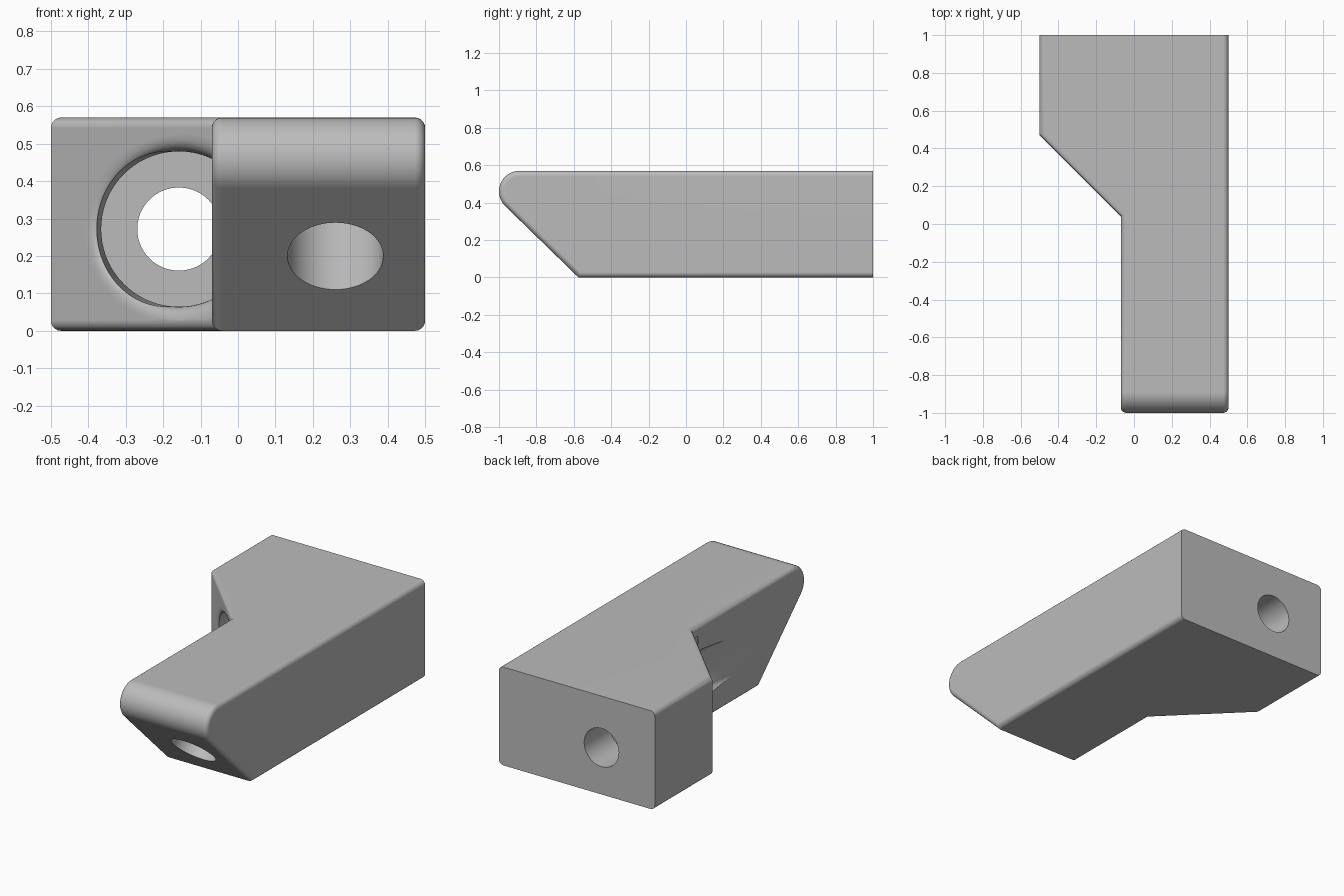
import bpy, bmesh
from math import sin, cos, pi, radians, atan
from mathutils import Vector, Matrix

cube = bpy.data.objects.get("Cube")
if cube:
    bpy.data.objects.remove(cube, do_unlink=True)

HEIGHT = 0.57
GREY = (0.5, 0.5, 0.5, 1)
metal = bpy.data.materials.new("plain grey")
metal.use_nodes = True
metal.diffuse_color = GREY
metal.node_tree.nodes["Principled BSDF"].inputs["Base Color"].default_value = GREY


def loft(name, rings):
    """Closed solid through a list of matching rings."""
    bm = bmesh.new()
    loops = [[bm.verts.new(p) for p in ring] for ring in rings]
    n = len(loops[0])
    for a, b in zip(loops, loops[1:]):
        for i in range(n):
            bm.faces.new((a[i], a[(i + 1) % n], b[(i + 1) % n], b[i]))
    bm.faces.new(loops[0])
    bm.faces.new(loops[-1])
    bmesh.ops.recalc_face_normals(bm, faces=bm.faces)
    mesh = bpy.data.meshes.new(name)
    bm.to_mesh(mesh)
    bm.free()
    mesh.materials.append(metal)
    obj = bpy.data.objects.new(name, mesh)
    bpy.context.collection.objects.link(obj)
    return obj


def cylinder(name, start, direction, length, radius, sides=72):
    turn = Vector(direction).to_track_quat('Z', 'Y').to_matrix().to_4x4()
    place = Matrix.Translation(start) @ turn
    return loft(name, [[place @ Vector((radius * cos(2 * pi * i / sides),
                                        radius * sin(2 * pi * i / sides), d))
                        for i in range(sides)] for d in (0, length)])


def combine(target, tool, operation='DIFFERENCE'):
    mod = target.modifiers.new("combine", 'BOOLEAN')
    mod.operation, mod.object, mod.solver = operation, tool, 'EXACT'
    graph = bpy.context.evaluated_depsgraph_get()
    target_mesh = bpy.data.meshes.new_from_object(target.evaluated_get(graph))
    target.modifiers.clear()
    target.data = target_mesh
    bpy.data.objects.remove(tool, do_unlink=True)


# Body: side profile with rounded nose, trimmed by the plan outline
NOSE = 0.11
profile = [(1, 0), (1, HEIGHT)]
for i in range(17):
    a = radians(90 + 135.8 * i / 16)
    profile.append((-1 + NOSE + NOSE * cos(a), HEIGHT - NOSE + NOSE * sin(a)))
profile.append((-0.575, 0))
body = loft("bracket_body", [[(x, y, z) for y, z in profile] for x in (-0.5, 0.5)])
notch = [(-0.07, -1.2), (-0.07, 0.04), (-0.5, 0.47), (-0.7, 0.67), (-0.7, -1.2)]
combine(body, loft("notch_cutter", [[(x, y, z) for x, y in notch] for z in (-0.2, 0.8)]))

# Round the edges between the side walls and the top, bottom and nose
bm = bmesh.new()
bm.from_mesh(body.data)
bmesh.ops.remove_doubles(bm, verts=bm.verts, dist=0.0001)
bm.normal_update()


def is_rim(edge):
    if len(edge.link_faces) != 2:
        return False
    f, g = sorted(edge.link_faces, key=lambda face: abs(face.normal.x))
    return abs(f.normal.x) < 0.1 and f.normal.y < 0.9 and abs(g.normal.x) > 0.5


bmesh.ops.bevel(bm, geom=[e for e in bm.edges if is_rim(e)], offset=0.028,
                segments=5, profile=0.5, affect='EDGES', clamp_overlap=True)
bm.to_mesh(body.data)
bm.free()

# Stepped bolt hole: through bore, wide recess and slanted tool access
CX, CZ, R = -0.158, 0.272, 0.2075
combine(body, cylinder("bore_cutter", (CX, 0.3, CZ), (0, 1, 0), 1, 0.111))
combine(body, cylinder("recess_cutter", (CX, 0.1, CZ), (0, 1, 0), 0.66, R))
combine(body, cylinder("access_cutter", (CX, 0.45, CZ), (-0.118, -1, 0), 1.5, R))

# Soft rim where the recess meets the diagonal face
rings = []
for i in range(-1, 9):
    t = max(i, 0) / 8
    grow, depth = 0.045 * (1 - t) ** 2, 0.064 * t * t - (0.05 if i < 0 else 0)
    ring = []
    for k in range(72):
        a = 2 * pi * k / 72
        x = min(CX + (R + grow) * cos(a), -0.06)
        ring.append((x, -x - 0.03 + depth, CZ + (R + grow) * sin(a)))
    rings.append(ring)
combine(body, loft("rim_cutter", rings))

# Blind hole square to the sloping nose face
combine(body, cylinder("nose_hole_cutter", (0.26, -0.875, 0.105), (0, 1, 1), 0.46, 0.128))

# Smooth curves, crisp flats
bpy.ops.object.select_all(action='DESELECT')
body.select_set(True)
bpy.context.view_layer.objects.active = body
bpy.ops.object.shade_smooth_by_angle(angle=radians(30))
body.modifiers.new("even_normals", 'WEIGHTED_NORMAL').keep_sharp = True
